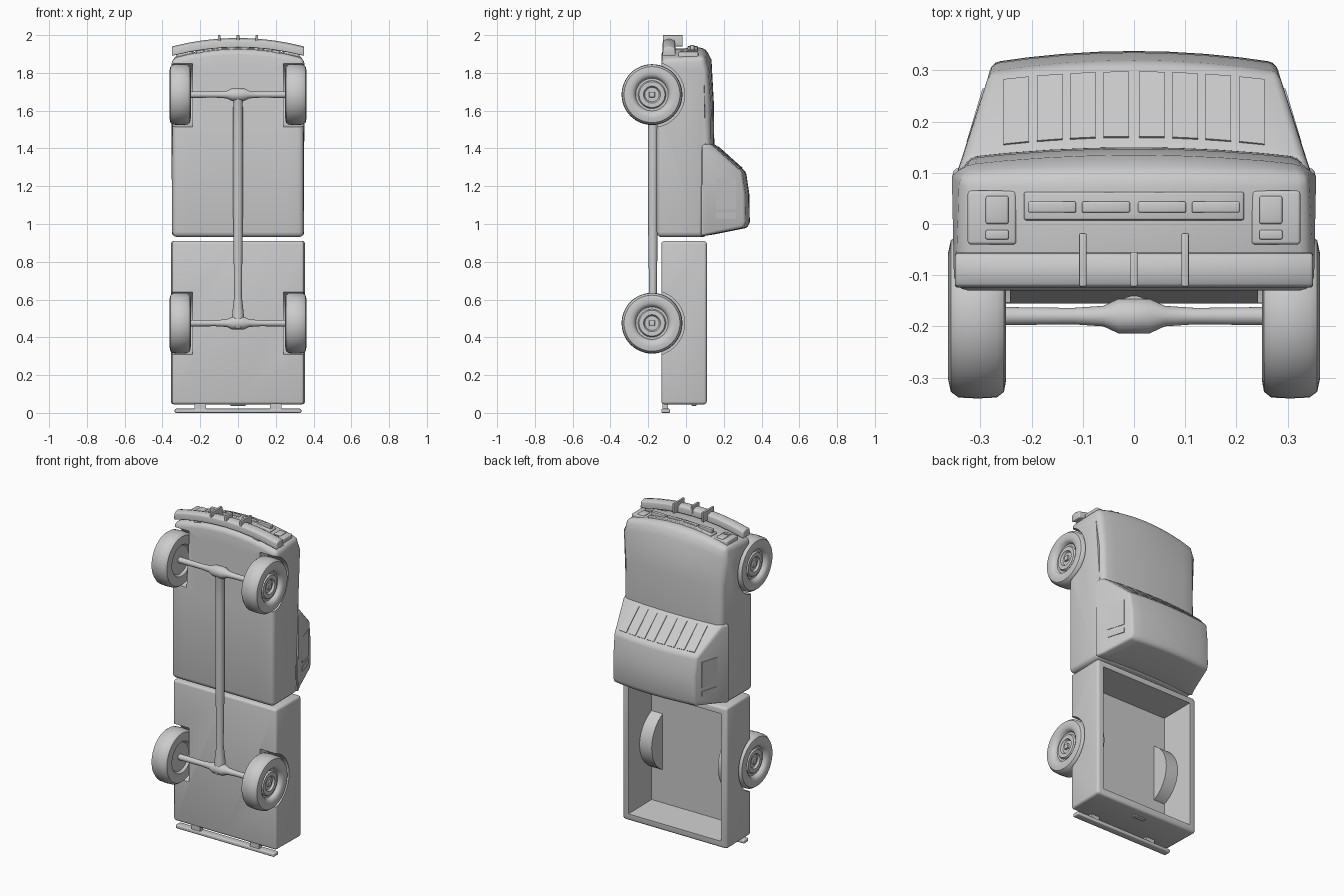
import bpy, bmesh, math
from mathutils import Matrix, Vector

if "Cube" in bpy.data.objects:
    bpy.data.objects.remove(bpy.data.objects["Cube"], do_unlink=True)

GREY = bpy.data.materials.new("plain grey")
GREY.use_nodes = True
GREY.diffuse_color = (0.6, 0.6, 0.6, 1)
GREY.node_tree.nodes["Principled BSDF"].inputs["Base Color"].default_value = (0.6, 0.6, 0.6, 1)


def activate(ob):
    bpy.ops.object.select_all(action='DESELECT')
    ob.select_set(True)
    bpy.context.view_layer.objects.active = ob


def finish(name, bm, bevel=0, segments=3):
    bmesh.ops.recalc_face_normals(bm, faces=bm.faces)
    me = bpy.data.meshes.new(name)
    bm.to_mesh(me)
    bm.free()
    ob = bpy.data.objects.new(name, me)
    bpy.context.collection.objects.link(ob)
    me.materials.append(GREY)
    activate(ob)
    if bevel:
        mod = ob.modifiers.new("round", 'BEVEL')
        mod.width, mod.segments, mod.limit_method = bevel, segments, 'ANGLE'
        mod.angle_limit = math.radians(35)
        bpy.ops.object.modifier_apply(modifier="round")
    bpy.ops.object.shade_smooth_by_angle(angle=math.radians(40))
    return ob


def combine(ob, tool, operation):
    activate(ob)
    mod = ob.modifiers.new("bool", 'BOOLEAN')
    mod.operation, mod.object, mod.solver = operation, tool, 'EXACT'
    bpy.ops.object.modifier_apply(modifier="bool")
    bpy.data.objects.remove(tool, do_unlink=True)
    activate(ob)
    bpy.ops.object.shade_smooth_by_angle(angle=math.radians(40))


def loft(name, profile, width, crown=0, bow=0, bevel=0, x0=-1, x1=1, slices=8):
    """Sweep a (y, z) side profile across x, with crowned top and bowed front."""
    bm = bmesh.new()
    rings = []
    for i in range(slices + 1):
        t = x0 + (x1 - x0) * i / slices
        ring = []
        for y, z in profile:
            w = width(y) if callable(width) else width
            lift = crown * t * t if y > 0.1 else 0
            back = bow * t * t if z > 1.7 else 0
            ring.append(bm.verts.new((t * w, y - lift, z - back)))
        rings.append(ring)
    for a, b in zip(rings, rings[1:]):
        for k in range(len(profile)):
            j = (k + 1) % len(profile)
            bm.faces.new((a[k], a[j], b[j], b[k]))
    bm.faces.new(rings[0])
    bm.faces.new(rings[-1])
    return finish(name, bm, bevel)


def box(name, lo, hi, bevel=0, taper=0):
    bm = bmesh.new()
    bmesh.ops.create_cube(bm, size=1)
    lo, hi = Vector(lo), Vector(hi)
    for v in bm.verts:
        low = v.co.y < 0
        v.co = (lo + hi) / 2 + v.co * (hi - lo)
        if low and taper:
            mid = (lo + hi) / 2
            v.co.x -= math.copysign(taper, v.co.x - mid.x)
            v.co.z -= math.copysign(taper, v.co.z - mid.z)
    return finish(name, bm, bevel)


def lathe(name, profile, centre, axis='X', flip=1, steps=40):
    """Turn a closed (offset, radius) outline about the x or z axis."""
    bm = bmesh.new()
    verts = [bm.verts.new((flip * o, 0, r)) for o, r in profile]
    edges = [bm.edges.new((a, b)) for a, b in zip(verts, verts[1:])]
    bmesh.ops.spin(bm, geom=verts + edges, cent=(0, 0, 0), axis=(1, 0, 0),
                   angle=math.tau, steps=steps, use_duplicate=False)
    bmesh.ops.remove_doubles(bm, verts=bm.verts, dist=0.0002)
    if axis == 'Z':
        bm.transform(Matrix.Rotation(-math.pi / 2, 4, 'Y'))
    bm.transform(Matrix.Translation(centre))
    return finish(name, bm)


def side_width(y):
    if y > 0.06:
        return 0.36 - 0.075 * (y - 0.06) / 0.25
    return 0.36 if y > -0.08 else 0.36 + (y + 0.08) * 0.15


WHEEL_Y = -0.18
AXLES = {"front": 1.685, "rear": 0.475}

# Lower cab with hood
cab = loft("cab_and_hood", [(-.155, .93), (.112, .93), (.15, 1.42), (.147, 1.65), (.135, 1.87),
                            (.10, 1.935), (-.13, 1.925), (-.13, 1.83), (-.155, 1.5)],
           side_width, crown=0.02, bow=0.05, bevel=0.028)

# Greenhouse with sloping windscreen and roof
loft("cab_roof", [(.08, .935), (.15, .945), (.325, .98), (.338, 1.01), (.335, 1.16), (.318, 1.275),
                  (.15, 1.425), (.08, 1.42)], side_width, crown=0.022, bevel=0.014)

# Windscreen panel and frame ridges
slope = Vector((0, 0.168, -0.15)).normalized()
normal = Vector((0, 0.15, 0.168)).normalized()


def screen_bar(name, x_a, x_b, s_a, s_b):
    bm = bmesh.new()
    bmesh.ops.create_cube(bm, size=1)
    for v in bm.verts:
        x = x_a if v.co.x < 0 else x_b
        s = s_a if v.co.y < 0 else s_b
        p = Vector((x, .15 - .022 * (x / .31) ** 2, 1.425)) + slope * s
        v.co = p + normal * (0.004 if v.co.z > 0 else -0.02)
    return finish(name, bm)


for side in (-1, 1):
    for k in range(4):
        a, b = sorted((side * (.01 + .065 * k), side * (.06 + .065 * k)))
        screen_bar(f"windscreen_pane_{side}_{k}", a, b, 0.025, 0.195)

# Side windows
for side, label in ((1, "left"), (-1, "right")):
    for n, (z0, z1) in enumerate(((1.03, 1.06), (1.08, 1.24))):
        bm = bmesh.new()
        bmesh.ops.create_cube(bm, size=1)
        for v in bm.verts:
            y = 0.16 if v.co.y < 0 else 0.265
            z = z0 if v.co.z < 0 else z1
            x = side_width(y + 0.022) + (0.004 if v.co.x > 0 else -0.01)
            v.co = (side * x, y, z)
        finish(f"{label}_window_{n}", bm)

# Cargo bed: rounded shell, hollowed, with wheel humps
bed = loft("cargo_bed", [(-.13, .045), (.11, .045), (.11, .91), (-.13, .91)],
           lambda y: 0.355 if y > 0 else 0.35, bevel=0.015, slices=2)
combine(bed, box("bed_hollow", (-.32, -.095, .08), (.32, .2, .875), taper=0.02), 'DIFFERENCE')
arc = [(WHEEL_Y + .192 * math.cos(a), AXLES["rear"] + .192 * math.sin(a))
       for a in [math.radians(-68 + 136 * i / 14) for i in range(15)]]
for side in (-1, 1):
    a, b = sorted((side * .225, side * .335))
    combine(bed, loft("hump", arc, 1, x0=a, x1=b, slices=1), 'UNION')

# Wheel arches
for body, end in ((cab, "front"), (bed, "rear")):
    for side in (-1, 1):
        cutter = lathe("arch", [(.242, 0), (.242, .173), (.45, .173), (.45, 0)],
                       (0, WHEEL_Y, AXLES[end]), flip=side)
        combine(body, cutter, 'DIFFERENCE')

# Wheels, hubs and axles
TYRE = [(.27, 0), (.27, .085), (.256, .095), (.25, .125), (.254, .148), (.268, .159), (.305, .161),
        (.343, .159), (.358, .148), (.363, .125), (.36, .105), (.352, .092), (.335, .086),
        (.335, .074), (.345, .068), (.345, .045), (.333, .038), (.333, 0)]
for end, z in AXLES.items():
    for side, label in ((1, "left"), (-1, "right")):
        lathe(f"{end}_{label}_wheel", TYRE, (0, WHEEL_Y, z), flip=side, steps=48)
        a, b = sorted((side * .325, side * .345))
        box(f"{end}_{label}_hub", (a, WHEEL_Y - .015, z - .015), (b, WHEEL_Y + .015, z + .015), .003)
    lathe(f"{end}_axle", [(-.28, 0), (-.28, .018), (-.12, .016), (-.06, .02), (-.03, .034), (.03, .034),
                          (.06, .02), (.12, .016), (.28, .018), (.28, 0)], (0, WHEEL_Y, z))

# Drive shaft
lathe("drive_shaft", [(.45, 0), (.45, .035), (.53, .03), (.62, .02), (.95, .025), (1.5, .026),
                      (1.64, .025), (1.69, .035), (1.69, 0)], (0, -.175, 0), axis='Z', steps=20)

# Front bumper with guards
loft("front_bumper", [(-.125, 1.935), (-.055, 1.935), (-.058, 1.975), (-.09, 1.985), (-.122, 1.975)],
     0.35, bow=0.045, bevel=0.006)
for x in (-.1, 0, .1):
    top = -.055 if x == 0 else -.018
    box("bumper_guard", (x - .007, -.122, 1.94), (x + .007, top, 2.0), .003)
for x in (-.2, .2):
    box("bumper_mount", (x - .02, -.11, 1.86), (x + .02, -.07, 1.95))

# Grille slots and lamps
loft("grille", [(.005, 1.9), (.065, 1.9), (.062, 1.942), (.008, 1.942)], .215, bow=.02, bevel=.004)
for x in (-.16, -.055, .055, .16):
    box("grille_slot", (x - .047, .022, 1.92), (x + .047, .044, 1.947), .004)
for side in (-1, 1):
    a, b = sorted((side * .23, side * .325))
    box("headlamp_frame", (a, -.04, 1.85), (b, .065, 1.912), .006)
    a, b = sorted((side * .245, side * .29))
    box("headlamp", (a, .0, 1.88), (b, .055, 1.92), .005)
    box("turn_lamp", (a, -.03, 1.88), (b, -.012, 1.918), .003)

# Rear bumper and tailgate handle
box("rear_bumper", (-.335, -.13, 0), (.335, -.085, .022), .006)
for x in (-.2, .2):
    box("rear_bumper_mount", (x - .03, -.125, .015), (x + .03, -.095, .06))
box("tailgate_handle", (-.04, .03, .037), (.04, .055, .05), .003)
